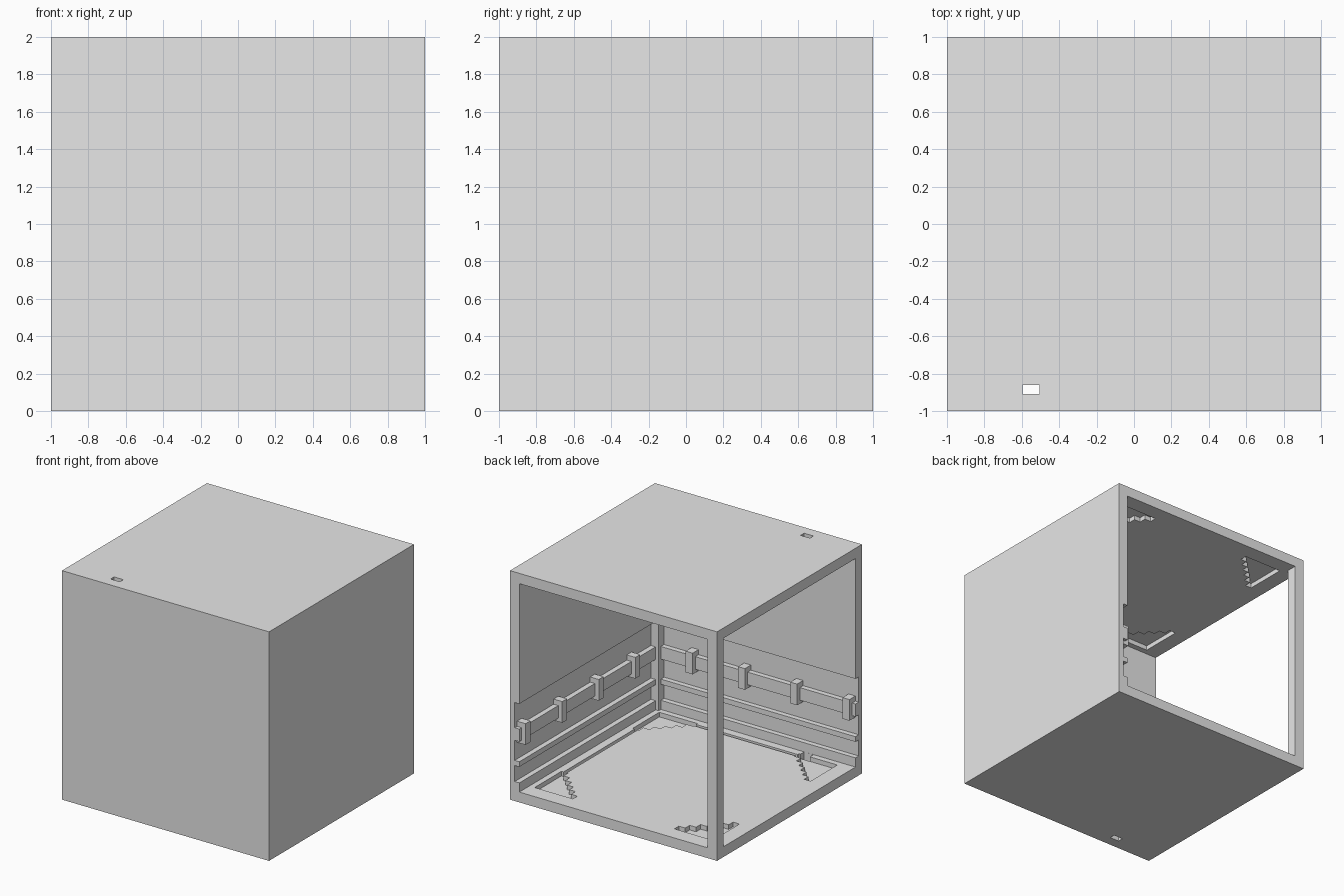
import bpy
import bmesh

old = bpy.data.objects.get("Cube")
if old:
    bpy.data.objects.remove(old, do_unlink=True)

grey = bpy.data.materials.new("plain grey")
grey.use_nodes = True
GREY = (0.8, 0.8, 0.8, 1)
grey.diffuse_color = GREY
grey.node_tree.nodes["Principled BSDF"].inputs["Base Color"].default_value = GREY


def prism(name, outline, z0, z1):
    """Upright solid with the given plan outline."""
    bm = bmesh.new()
    face = bm.faces.new([bm.verts.new((x, y, z0)) for x, y in outline])
    new = bmesh.ops.extrude_face_region(bm, geom=[face])["geom"]
    for v in new:
        if isinstance(v, bmesh.types.BMVert):
            v.co.z = z1
    bmesh.ops.recalc_face_normals(bm, faces=bm.faces[:])
    mesh = bpy.data.meshes.new(name)
    bm.to_mesh(mesh)
    bm.free()
    mesh.materials.append(grey)
    ob = bpy.data.objects.new(name, mesh)
    bpy.context.collection.objects.link(ob)
    return ob


def box(name, x, y, z):
    return prism(name, [(x[0], y[0]), (x[1], y[0]), (x[1], y[1]), (x[0], y[1])], *z)


def cut(target, cutter):
    cutter.hide_render = True
    mod = target.modifiers.new("cut", "BOOLEAN")
    mod.object, mod.operation, mod.solver = cutter, "DIFFERENCE", "EXACT"
    bpy.context.view_layer.objects.active = target
    bpy.ops.object.modifier_apply(modifier=mod.name)
    bpy.data.objects.remove(cutter, do_unlink=True)


def on_both_walls(depth, along):
    """Plan extents for the left wall and for its twin on the front wall."""
    d, a = depth, along
    return {"left": (d, a), "front": ((-a[1], -a[0]), (-d[1], -d[0]))}


IN = 0.91      # inner face of walls, floor and ceiling
DEEP = 0.955   # back of the wall channels
COL = 0.88     # face of the corner column

# Shell, open at the back and on one side
shell = box("shell", (-1, 1), (-1, 1), (0, 2))
room = (1 - IN, 1 + IN)
cut(shell, box("back_opening", (-IN, IN), (-IN, 1.2), room))
cut(shell, box("side_opening", (-1.2, IN), (-IN, IN), room))

# Channels that leave the rails standing between them
for z in [(0.17, 0.31), (0.355, 0.53), (0.64, 0.86)]:
    for x, y in on_both_walls((0.85, DEEP), (-COL, 1.2)).values():
        cut(shell, box("channel", x, y, z))

# Stepped corner pockets in floor and ceiling
STEPS, LEG, CORNER, DEPTH = 6, 0.37, 0.86, 0.04
levels = {"floor": (1 - IN - DEPTH, 0.12), "ceiling": (1.88, 1 + IN + DEPTH)}
for sx in (-1, 1):
    for sy in (-1, 1):
        s = LEG / STEPS
        outline = [(0, 0), (LEG, 0)]
        for i in range(STEPS):
            outline += [(LEG - i * s, (i + 1) * s), (LEG - (i + 1) * s, (i + 1) * s)]
        plan = [(sx * (CORNER - u), sy * (CORNER - v)) for u, v in outline]
        for z in levels.values():
            cut(shell, prism("pocket", plan, *z))

# Narrow floor grooves beside the two solid walls
for x, y in on_both_walls((0.81, 0.84), (-0.6, 0.6)).values():
    cut(shell, box("groove", x, y, levels["floor"]))

# Small slot through ceiling and floor
cut(shell, box("slot", (-0.595, -0.505), (-0.909, -0.86), (-0.1, 2.1)))

# Column in the closed corner
box("corner_column", (COL, 0.96), (-0.96, -COL), (0.09, 1.91))

# Clips spaced along the upper rail
for i in range(4):
    a = -0.58 + i * 0.505
    for side, (x, y) in on_both_walls((0.872, 0.96), (a - 0.033, a + 0.033)).items():
        box(f"{side}_rail_clip_{i + 1}", x, y, (0.5, 0.685))
